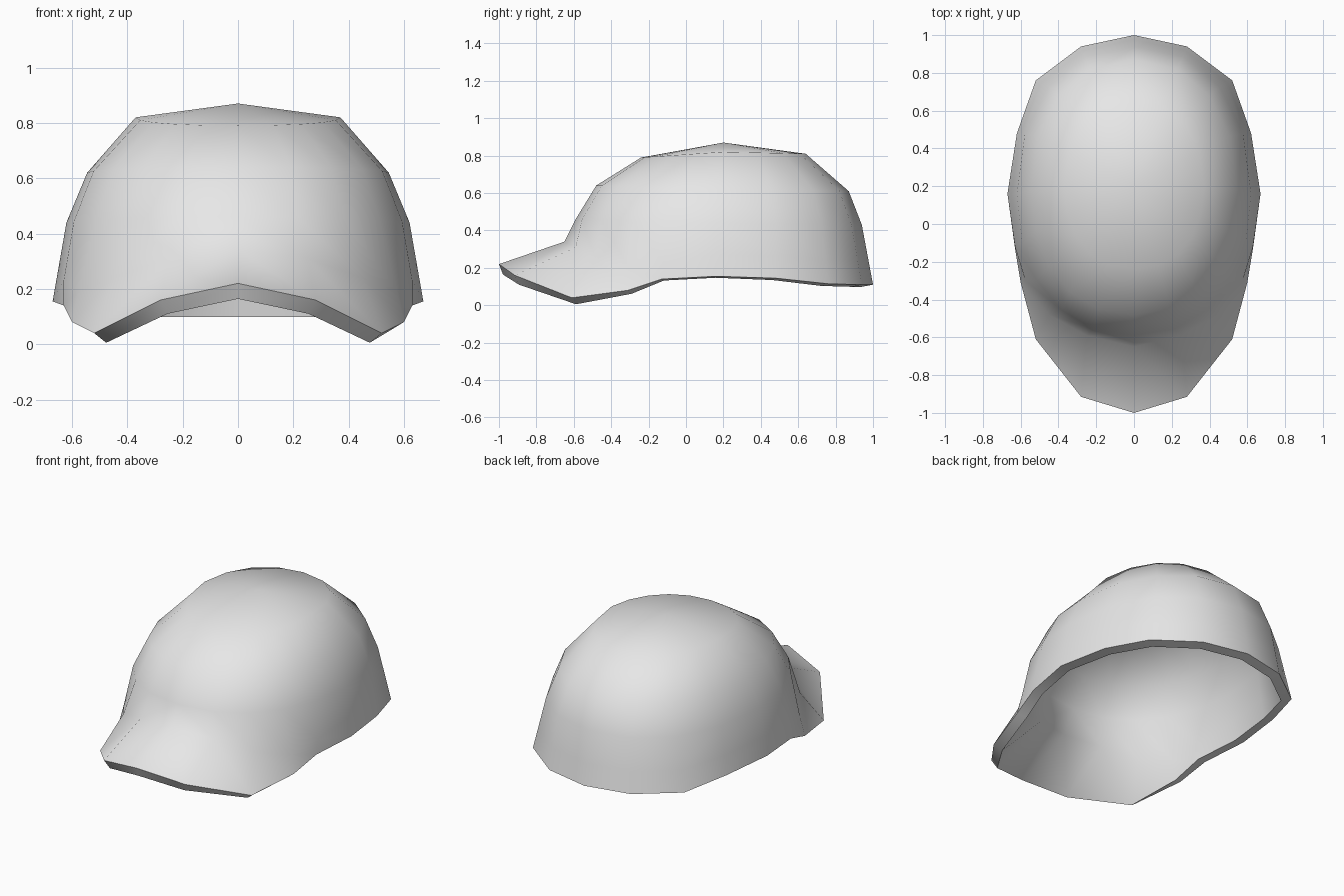
import bpy, bmesh, math
from mathutils import Vector

if "Cube" in bpy.data.objects:
    bpy.data.objects.remove(bpy.data.objects["Cube"], do_unlink=True)

# One plain grey fabric
grey = bpy.data.materials.new("grey_fabric")
grey.use_nodes = True
grey.diffuse_color = (0.8, 0.8, 0.8, 1)
grey.node_tree.nodes["Principled BSDF"].inputs["Base Color"].default_value = (0.8, 0.8, 0.8, 1)

# Lower edge of one half, from the back middle round to the brim tip
RIM = [(0, 1, .11), (.28, .94, .11), (.52, .76, .115), (.62, .48, .145),
       (.67, .16, .155), (.63, -.13, .14), (.60, -.31, .08),
       (.52, -.61, .04), (.28, -.915, .16), (0, -1, .22)]
# Seam where the brim meets the crown, by column
SEAM = {5: (.63, -.12, .23), 6: (.575, -.30, .19), 7: (.45, -.48, .24),
        8: (.25, -.59, .31), 9: (0, -.65, .34)}
# Crown rings: half width, middle y, back y, front y, back z, side z, front z
RINGS = [(.62, .16, .94, -.59, .43, .44, .46),
         (.545, .18, .87, -.48, .61, .62, .64),
         (.37, .20, .64, -.24, .81, .82, .79)]
APEX = Vector((0, .2, .87))


def ring_point(ring, col):
    """Point on a slightly squared oval ring at one column."""
    width, mid, back, front, zb, zs, zf = ring
    a = math.pi / 2 * (1 - col / 4 if col < 4 else (col - 4) / 5)
    c, s = math.cos(a) ** 0.9 if a < 1.57 else 0, math.sin(a) ** 0.93
    end, ze = (back, zb) if col < 4 else (front, zf)
    return Vector((width * c, mid + (end - mid) * s, zs + (ze - zs) * s))


# Half of the cap as a grid of quads, closed by a fan at the apex
bm = bmesh.new()
columns = []
for i, p in enumerate(RIM):
    rim = Vector(p)
    crown = [ring_point(r, i) for r in RINGS]
    seam = Vector(SEAM[i]) if i in SEAM else rim.lerp(crown[0], 0.4)
    columns.append([bm.verts.new(v) for v in [rim, seam] + crown])
apex = bm.verts.new(APEX)
for a, b in zip(columns, columns[1:]):
    for j in range(len(a) - 1):
        bm.faces.new((a[j], a[j + 1], b[j + 1], b[j]))
    bm.faces.new((a[-1], apex, b[-1]))
bmesh.ops.recalc_face_normals(bm, faces=bm.faces)
if sum(f.normal.dot(f.calc_center_median() - Vector((0, .2, .2))) for f in bm.faces) < 0:
    bmesh.ops.reverse_faces(bm, faces=bm.faces)
mesh = bpy.data.meshes.new("cap_shell")
bm.to_mesh(mesh)
bm.free()

cap = bpy.data.objects.new("cap_shell", mesh)
bpy.context.collection.objects.link(cap)
mesh.materials.append(grey)
bpy.ops.object.select_all(action='DESELECT')
cap.select_set(True)
bpy.context.view_layer.objects.active = cap

# Mirror the half and give the cloth its thickness inwards
mirror = cap.modifiers.new("mirror", 'MIRROR')
mirror.use_clip = True
mirror.merge_threshold = 0.002
solid = cap.modifiers.new("thickness", 'SOLIDIFY')
solid.thickness = 0.06
solid.offset = -1
for name in ("mirror", "thickness"):
    bpy.ops.object.modifier_apply(modifier=name)

# Smooth cloth with a crisp rim
bpy.ops.object.shade_smooth_by_angle(angle=math.radians(60))
